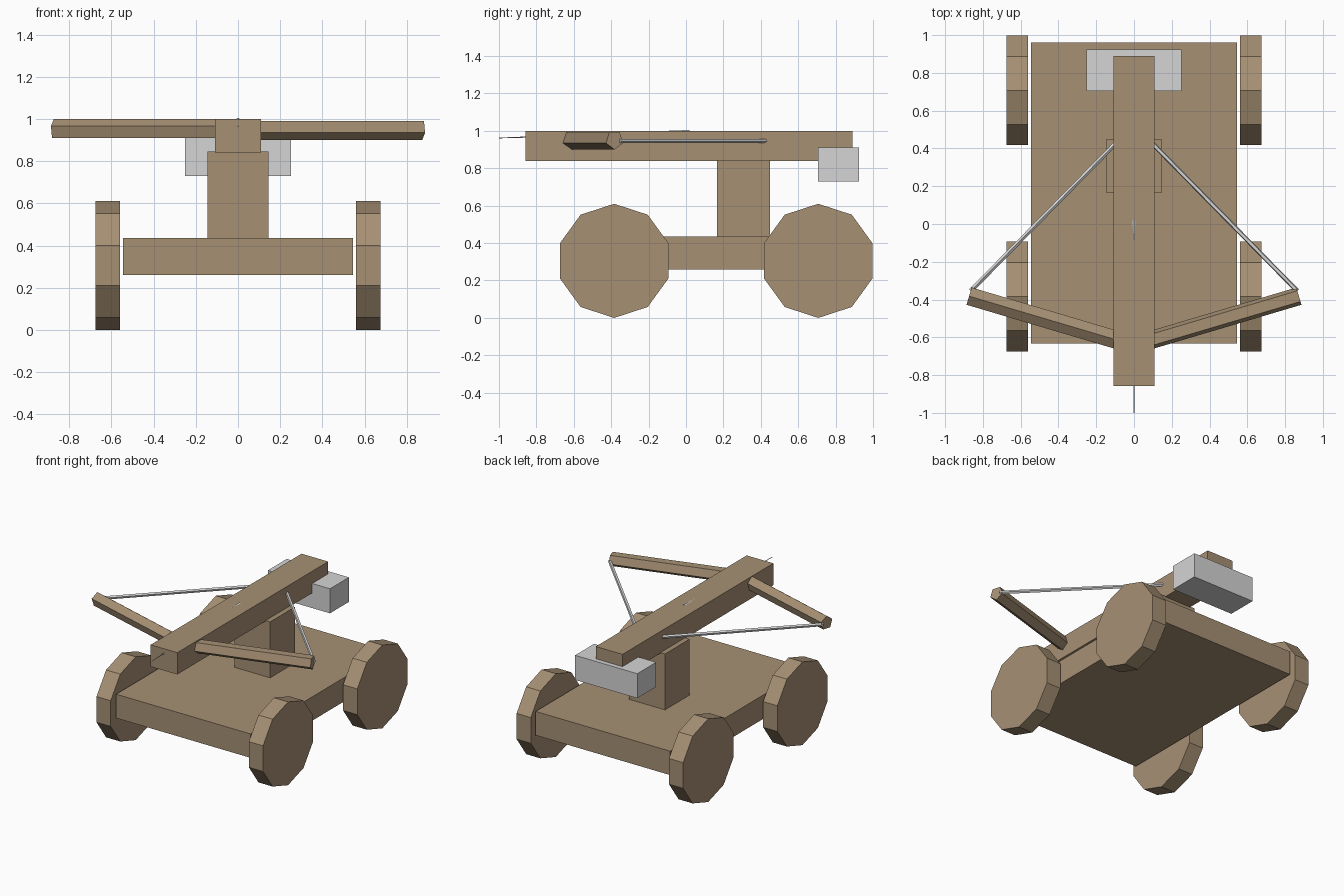
import bpy, bmesh, math
from mathutils import Vector

if "Cube" in bpy.data.objects:
    bpy.data.objects.remove(bpy.data.objects["Cube"])


def material(name, rgb):
    m = bpy.data.materials.new(name)
    m.diffuse_color = (*rgb, 1)
    m.use_nodes = True
    m.node_tree.nodes["Principled BSDF"].inputs["Base Color"].default_value = m.diffuse_color
    return m


wood = material("brown wood", (0.385, 0.28, 0.175))
metal = material("light grey", (0.66, 0.66, 0.66))


def finish(name, bm, mat):
    bmesh.ops.recalc_face_normals(bm, faces=bm.faces)
    me = bpy.data.meshes.new(name)
    bm.to_mesh(me)
    bm.free()
    me.materials.append(mat)
    ob = bpy.data.objects.new(name, me)
    bpy.context.collection.objects.link(ob)
    return ob


def box(name, lo, hi, mat):
    bm = bmesh.new()
    bmesh.ops.create_cube(bm, size=1)
    for v in bm.verts:
        v.co = Vector([(a + b) / 2 + c * (b - a) for a, b, c in zip(lo, hi, v.co)])
    return finish(name, bm, mat)


def rod(name, start, end, r1, r2, sides, mat, up=1):
    """Flat-ended prism with a corner pointing up (up=1) or down (up=-1)."""
    start, end = Vector(start), Vector(end)
    d = (end - start).normalized()
    side = d.cross(Vector((0, 0, 1))).normalized()
    top = side.cross(d) * up
    bm = bmesh.new()
    rings = []
    for p, r in ((start, r1), (end, r2)):
        angles = [2 * math.pi * k / sides for k in range(sides)]
        rings.append([bm.verts.new(p + r * (math.cos(a) * top + math.sin(a) * side))
                      for a in angles])
    for k in range(sides):
        j = (k + 1) % sides
        bm.faces.new((rings[0][k], rings[0][j], rings[1][j], rings[1][k]))
    bm.faces.new(rings[0])
    bm.faces.new(rings[1])
    return finish(name, bm, mat)


# Carriage, post, stock and rear weight
box("chassis", (-0.545, -0.632, 0.26), (0.545, 0.962, 0.435), wood)
box("post", (-0.145, 0.165, 0.43), (0.145, 0.45, 0.845), wood)
box("stock", (-0.108, -0.857, 0.84), (0.108, 0.89, 1.0), wood)
box("rear_block", (-0.252, 0.705, 0.73), (0.252, 0.924, 0.91), metal)

for s, label in ((-1, "left"), (1, "right")):
    # Ten-sided wheels
    for y, place in ((-0.384, "front"), (0.707, "rear")):
        rod(f"{place}_{label}_wheel", (s * 0.56, y, 0.305), (s * 0.675, y, 0.305),
            0.305, 0.305, 10, wood)
    # Five-sided bow arms, corner up on the left and down on the right
    rod(f"{label}_bow_arm", (s * 0.03, -0.632, 0.95), (s * 0.873, -0.382, 0.95),
        0.05, 0.05, 5, wood, -s)
    # Bow strings running back into the stock
    rod(f"{label}_string", (s * 0.865, -0.355, 0.947), (s * 0.02, 0.505, 0.947),
        0.0125, 0.0125, 5, metal, -s)

# Thin tapered bolt, mostly buried in the stock
rod("bolt", (0, 0.02, 0.995), (0, -1.0, 0.962), 0.01, 0.002, 6, metal)
